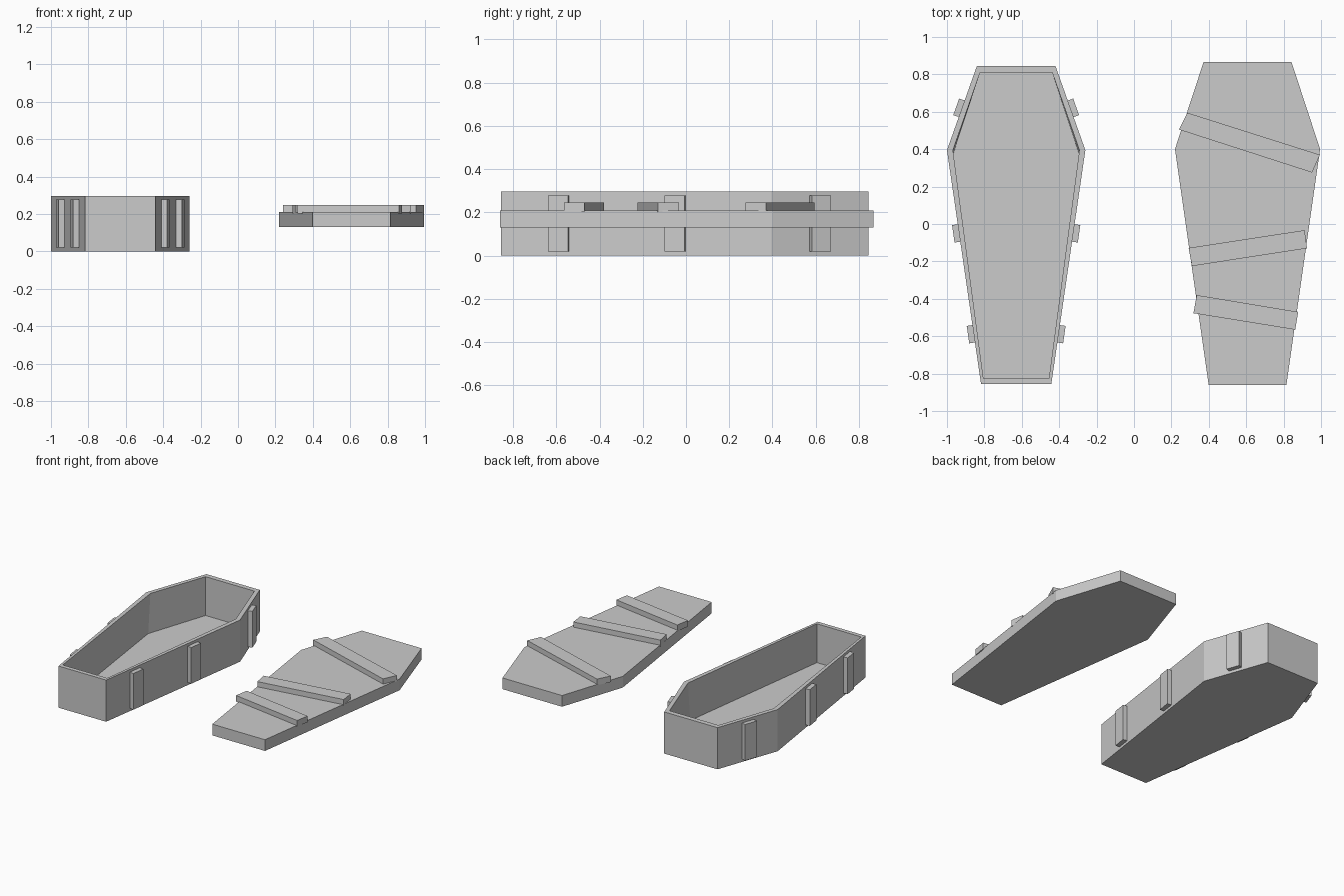
import bpy, bmesh
from mathutils import Vector

if "Cube" in bpy.data.objects:
    bpy.data.objects.remove(bpy.data.objects["Cube"])


def loft(name, rings):
    """Skin a series of (outline, z) rings and cap both ends."""
    bm = bmesh.new()
    loops = [[bm.verts.new((x, y, z)) for x, y in pts] for pts, z in rings]
    for a, b in zip(loops, loops[1:]):
        n = len(a)
        for i in range(n):
            j = (i + 1) % n
            bm.faces.new((a[i], a[j], b[j], b[i]))
    bm.faces.new(loops[0][::-1])
    bm.faces.new(loops[-1])
    bmesh.ops.recalc_face_normals(bm, faces=bm.faces)
    me = bpy.data.meshes.new(name)
    bm.to_mesh(me)
    bm.free()
    ob = bpy.data.objects.new(name, me)
    bpy.context.collection.objects.link(ob)
    return ob


def hexagon(cx, head, shoulder, foot):
    """Coffin outline from (half width, y) at head, shoulder and foot."""
    right = [foot, shoulder, head]
    return [(cx + w, y) for w, y in right] + [(cx - w, y) for w, y in right[::-1]]


# Open box with thin walls
CX = -0.63
outer = hexagon(CX, (0.21, 0.845), (0.37, 0.395), (0.188, -0.855))
rim = hexagon(CX, (0.193, 0.81), (0.338, 0.395), (0.175, -0.825))
floor = hexagon(CX, (0.193, 0.81), (0.338, 0.37), (0.175, -0.825))
loft("coffin_box", [(outer, 0), (outer, 0.297), (rim, 0.297), (floor, 0.02)])

# Upright battens on the box sides, mirrored left and right
foot, shoulder, head = [Vector(p) for p in outer[:3]]
battens = [("foot", foot, shoulder, -0.587),
           ("middle", foot, shoulder, -0.048),
           ("head", shoulder, head, 0.616)]
for label, a, b, y in battens:
    along = (b - a).normalized()
    out = Vector((along.y, -along.x))
    mid = a.lerp(b, (y - a.y) / (b.y - a.y))
    half, depth = along * 0.047, out * 0.031
    inset = out * -0.008
    quad = [mid - half + inset, mid - half + depth,
            mid + half + depth, mid + half + inset]
    for side, s in (("right", 1), ("left", -1)):
        pts = [(CX + s * (p.x - CX), p.y) for p in quad]
        loft(f"batten_{label}_{side}", [(pts, 0.02), (pts, 0.278)])

# Lid slab
lid = hexagon(0.607, (0.235, 0.866), (0.388, 0.40), (0.208, -0.86))
loft("lid", [(lid, 0.13), (lid, 0.21)])

# Crooked planks nailed across the lid
planks = [
    ("head", [(0.24, 0.505), (0.952, 0.275), (0.994, 0.37), (0.285, 0.595)]),
    ("middle", [(0.31, -0.225), (0.925, -0.13), (0.912, -0.033), (0.292, -0.128)]),
    ("foot", [(0.318, -0.477), (0.862, -0.565), (0.878, -0.47), (0.335, -0.38)]),
]
for label, pts in planks:
    loft(f"lid_plank_{label}", [(pts, 0.203), (pts, 0.247)])
